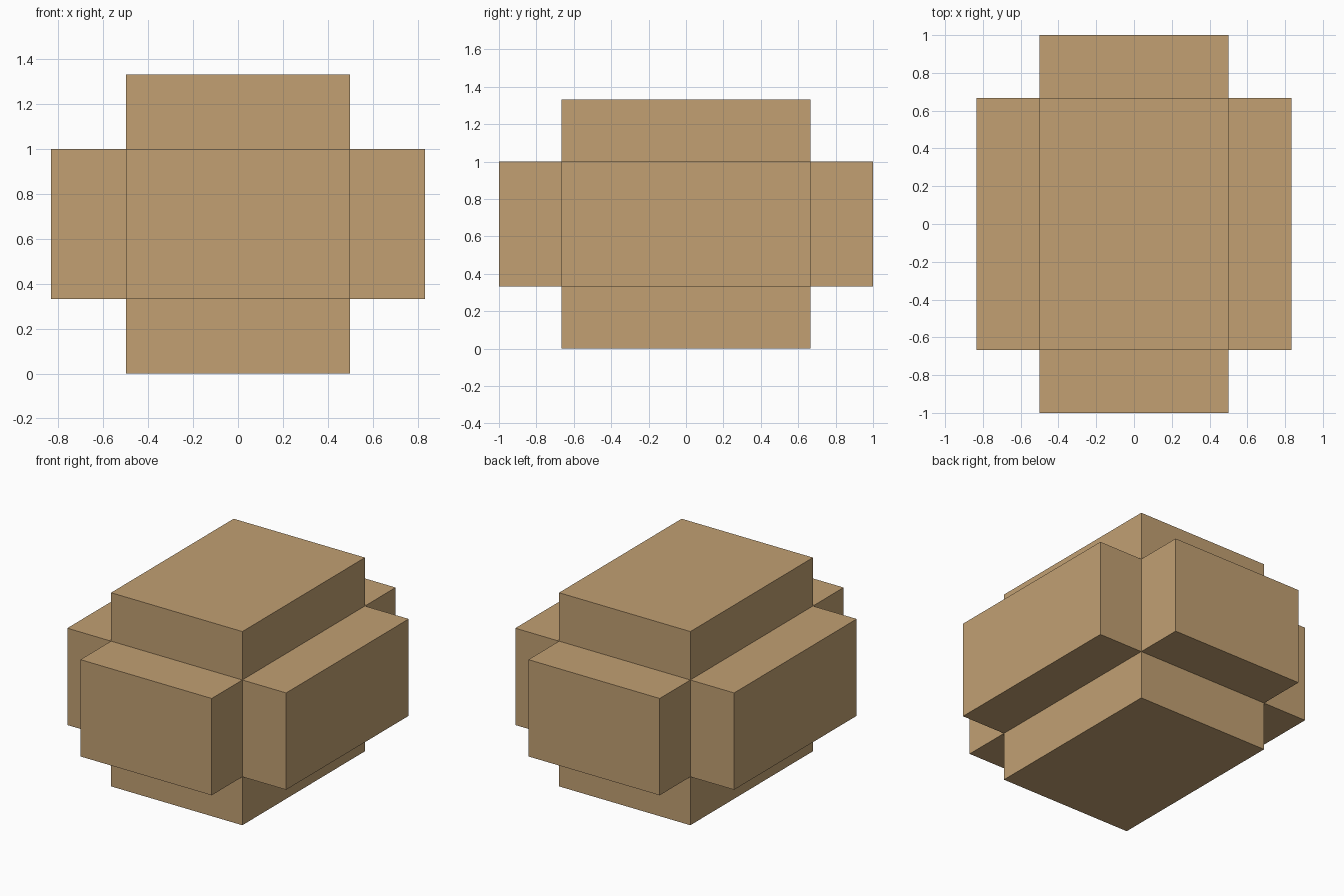
import bpy, bmesh
from mathutils import Matrix

if "Cube" in bpy.data.objects:
    bpy.data.objects.remove(bpy.data.objects["Cube"])

THIRD = 1 / 3

# Single tan colour
tan = bpy.data.materials.new("tan")
tan.diffuse_color = (0.539, 0.352, 0.171, 1)
tan.use_nodes = True
tan.node_tree.nodes["Principled BSDF"].inputs["Base Color"].default_value = tan.diffuse_color

# Core block
bm = bmesh.new()
size = Matrix.Diagonal((1, 4 * THIRD, 2 * THIRD, 1))
bmesh.ops.create_cube(bm, size=1, matrix=Matrix.Translation((0, 0, 2 * THIRD)) @ size)
bm.normal_update()

# Push each of the six sides out by the same amount
sides = [(f, f.normal.copy()) for f in bm.faces]
for face, normal in sides:
    out = bmesh.ops.extrude_discrete_faces(bm, faces=[face])["faces"]
    bmesh.ops.translate(bm, verts=out[0].verts[:], vec=normal * THIRD)
bm.normal_update()

mesh = bpy.data.meshes.new("six_armed_block")
bm.to_mesh(mesh)
bm.free()
mesh.materials.append(tan)
block = bpy.data.objects.new("six_armed_block", mesh)
bpy.context.collection.objects.link(block)
